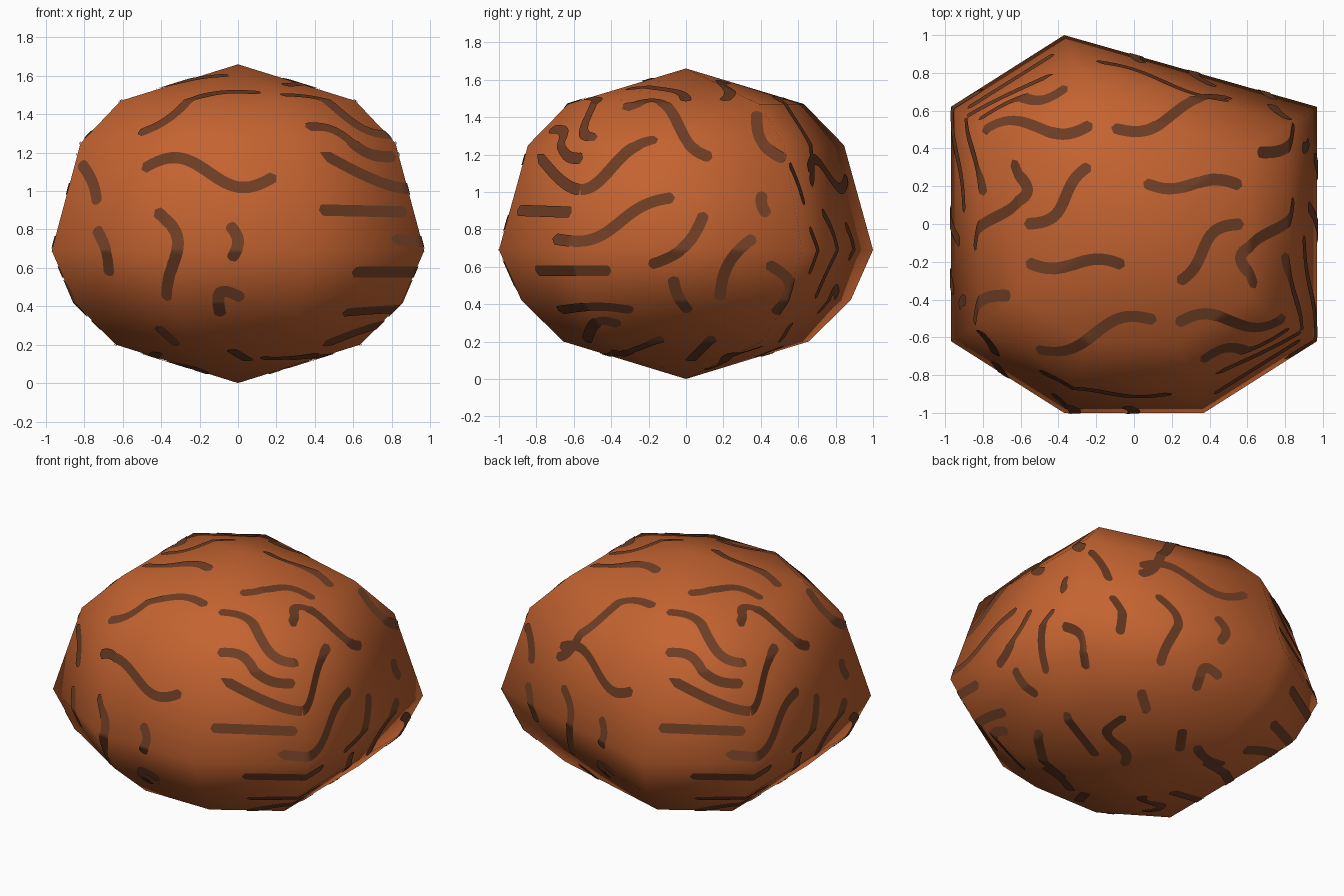
import bpy, bmesh
from math import sin, pi
from mathutils import Vector
from mathutils.bvhtree import BVHTree

if "Cube" in bpy.data.objects:
    bpy.data.objects.remove(bpy.data.objects["Cube"])


def material(name, rgb):
    m = bpy.data.materials.new(name)
    m.diffuse_color = (*rgb, 1)
    m.use_nodes = True
    m.node_tree.nodes["Principled BSDF"].inputs["Base Color"].default_value = m.diffuse_color
    return m


SHELL = material("warm brown", (0.55, 0.125, 0.03))
MARK = material("dark brown", (0.155, 0.047, 0.018))


def add_object(name, bm, mat):
    me = bpy.data.meshes.new(name)
    bm.to_mesh(me)
    bm.free()
    me.materials.append(mat)
    for p in me.polygons:
        p.use_smooth = True
    ob = bpy.data.objects.new(name, me)
    bpy.context.collection.objects.link(ob)


# Body: one seven-sided outline scaled at each height, closed with two poles
outline = [(-.37, -1), (.37, -1), (.97, -.62), (.97, .62),
           (-.37, 1), (-.97, .62), (-.97, -.62)]
rings = [(.655, .2), (.88, .42), (1, .69), (.845, 1.25), (.63, 1.47)]
bm = bmesh.new()
rows = [[bm.verts.new((x * s, y * s, z)) for x, y in outline] for s, z in rings]
bottom, top = bm.verts.new((0, 0, 0)), bm.verts.new((0, 0, 1.66))
n = len(outline)
for i in range(n):
    j = (i + 1) % n
    bm.faces.new((bottom, rows[0][j], rows[0][i]))
    bm.faces.new((top, rows[-1][i], rows[-1][j]))
    for a, b in zip(rows, rows[1:]):
        bm.faces.new((a[i], a[j], b[j], b[i]))
bm.normal_update()
tree = BVHTree.FromBMesh(bm)
add_object("body", bm, SHELL)


def project(view, u, v, s):
    """Drop a drawn point onto the body; s = -1 gives the half-turn copy."""
    origin, ray = {"front": ((s * u, -5 * s, v), (0, s, 0)),
                   "right": ((5 * s, s * u, v), (-s, 0, 0)),
                   "top": ((s * u, s * v, 5), (0, 0, -1)),
                   "bottom": ((s * u, s * v, -5), (0, 0, 1))}[view]
    return tree.ray_cast(Vector(origin), Vector(ray))[:2]


def ribbon(bm, view, s, u0, v0, u1, v1, arc=0, wave=0):
    """Thin plate from start to end, bent sideways by an arc plus an S wave."""
    half, across, steps = .028, 5, 40
    d = Vector((u1 - u0, v1 - v0))
    perp = Vector((-d.y, d.x)).normalized()
    hits = []
    for k in range(steps + 1):
        t = k / steps
        q = Vector((u0, v0)) + d * t + perp * (arc * sin(pi * t) + wave * sin(2 * pi * t))
        hit = project(view, q.x, q.y, s)
        if hit[0]:
            hits.append(hit)
    length = [0]
    for a, b in zip(hits, hits[1:]):
        length.append(length[-1] + (b[0] - a[0]).length)
    prev = None
    for i, (co, no) in enumerate(hits):
        tan = hits[min(i + 1, len(hits) - 1)][0] - hits[max(i - 1, 0)][0]
        side = no.cross(tan).normalized()
        end = min(length[i], length[-1] - length[i])
        w = half * (1 - max(0, 1 - end / half) ** 2) ** .5 + .003   # rounded ends
        row = []
        for k in range(across):
            loc, nor = tree.find_nearest(co + side * w * (1 - 2 * k / (across - 1)))[:2]
            row.append(bm.verts.new(loc + nor * .005))
        if prev:
            for k in range(across - 1):
                bm.faces.new((prev[k], prev[k + 1], row[k + 1], row[k]))
        prev = row


def wavy_marks(view, strokes):
    """Every stroke appears twice, half a turn apart."""
    bm = bmesh.new()
    for stroke in strokes:
        for s in (1, -1):
            ribbon(bm, view, s, *stroke)
    add_object(view + "_wavy_marks", bm, MARK)


# Marks: start, end, arc, wave, drawn in the plane of each view
wavy_marks("front", [
    (-.5, 1.11, .2, 1.08, 0, .07), (-.43, .9, -.37, .43, .08, .03),
    (-.05, .83, -.04, .64, .045), (-.74, .81, -.67, .56, .02),
    (-.82, 1.15, -.73, .93, .02), (.03, .44, -.09, .35, -.1),
    (-.42, .3, -.31, .2), (-.04, .18, .06, .12),
    (.35, 1.33, .82, 1.18, 0, .03), (.42, .9, .88, .89)])
wavy_marks("right", [
    (-.79, 1.2, -.15, 1.28, -.17, -.08), (-.34, 1.44, .14, 1.18, .09, .06),
    (-.71, .75, -.06, .97, -.04, -.04), (-.2, .61, .1, .89, -.06),
    (-.07, .55, .02, .36, -.02), (.18, .42, .37, .76, .055),
    (.41, 1, .44, .87, -.02), (.43, .62, .47, .35, .11),
    (.38, 1.43, .53, 1.17, -.06), (-.8, .58, -.4, .58),
    (-.68, .37, -.28, .37, .02), (-.53, .2, -.35, .29, .07),
    (-.36, .13, -.12, .22), (.02, .1, .15, .23)])
wavy_marks("top", [
    (-.8, .49, -.22, .53, 0, .045), (-.12, .51, .52, .66, -.01, -.05),
    (-.58, 0, -.23, .31, -.05, -.035), (.05, .22, .57, .2, 0, -.03)])
wavy_marks("bottom", [(.41, .41, .17, .1, .07, .06), (-.12, .46, -.42, .37, .03)])
